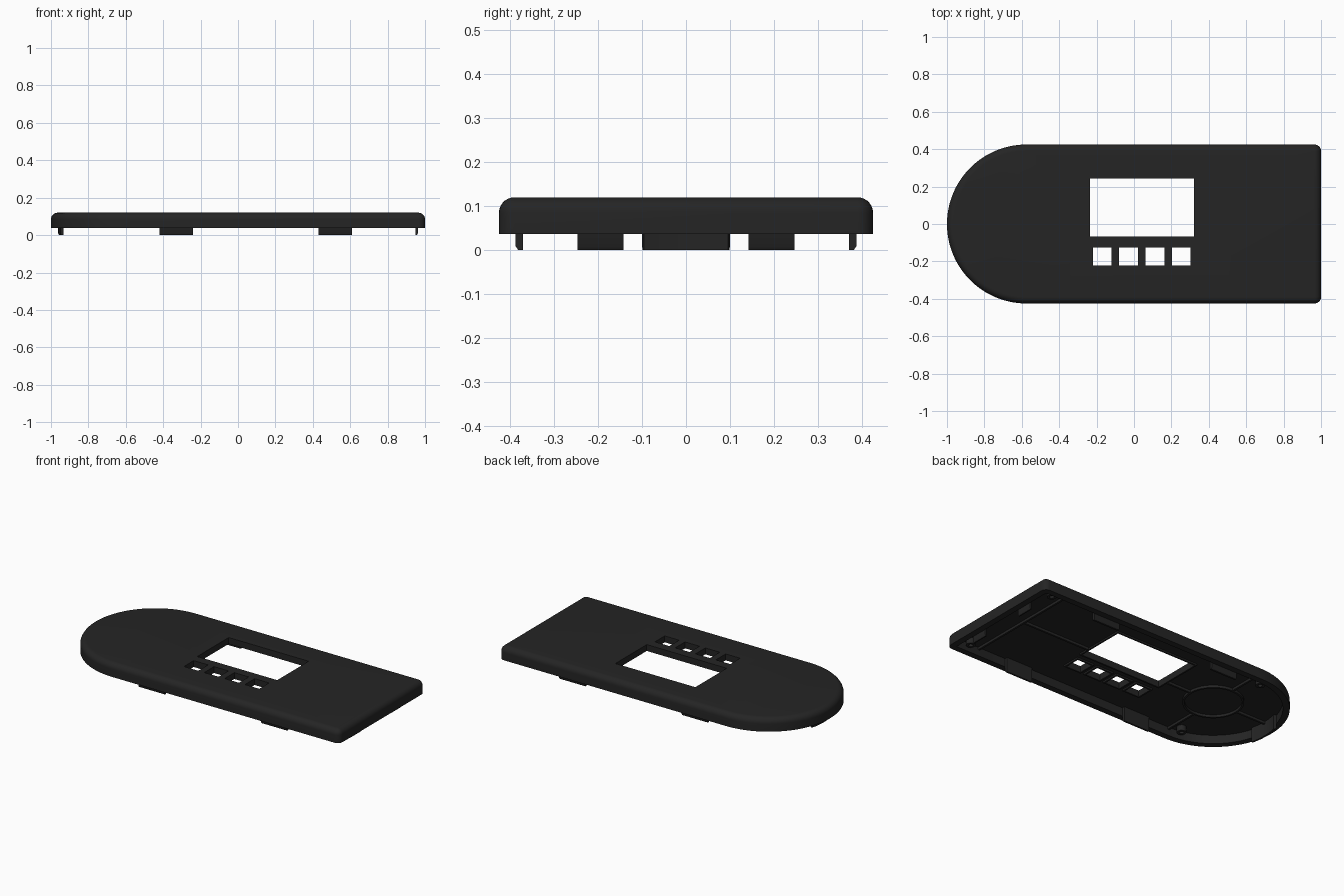
import bpy, bmesh, math

if "Cube" in bpy.data.objects:
    bpy.data.objects.remove(bpy.data.objects["Cube"])

R, CX = 0.425, -0.575          # half width and centre of the round end
RIM, CEIL, TOP = 0.037, 0.09, 0.12
WALL, FILLET = 0.038, 0.035

plastic = bpy.data.materials.new("black_plastic")
plastic.diffuse_color = (0.018, 0.018, 0.018, 1)
plastic.use_nodes = True
plastic.node_tree.nodes["Principled BSDF"].inputs["Base Color"].default_value = plastic.diffuse_color


def make(name, bm, smooth=False):
    bmesh.ops.recalc_face_normals(bm, faces=bm.faces)
    mesh = bpy.data.meshes.new(name)
    bm.to_mesh(mesh)
    bm.free()
    mesh.materials.append(plastic)
    ob = bpy.data.objects.new(name, mesh)
    bpy.context.collection.objects.link(ob)
    if smooth:
        bpy.ops.object.select_all(action='DESELECT')
        ob.select_set(True)
        bpy.context.view_layer.objects.active = ob
        bpy.ops.object.shade_smooth_by_angle(angle=math.radians(35))
    return ob


def add_box(bm, x0, x1, y0, y1, z0, z1):
    vs = bmesh.ops.create_cube(bm, size=1)["verts"]
    for v in vs:
        v.co.x = x0 if v.co.x < 0 else x1
        v.co.y = y0 if v.co.y < 0 else y1
        v.co.z = z0 if v.co.z < 0 else z1


def outline(d):
    """Plan outline inset by d: round left end, small corners on the right."""
    pts = []
    for i in range(65):
        a = math.pi / 2 + math.pi * i / 64
        pts.append((CX + (R - d) * math.cos(a), (R - d) * math.sin(a)))
    r = max(FILLET - d, 0.004)
    cx, cy = 1 - d - r, R - d - r
    for side, start in ((-1, -math.pi / 2), (1, 0)):
        for i in range(7):
            a = start + math.pi / 2 * i / 6
            pts.append((cx + r * math.cos(a), side * cy + r * math.sin(a)))
    return pts


def loft(bm, rings, closed_ends=True, loop=False):
    rows = [[bm.verts.new(p) for p in ring] for ring in rings]
    pairs = list(zip(rows, rows[1:]))
    if loop:
        pairs.append((rows[-1], rows[0]))
    for a, b in pairs:
        n = len(a)
        for i in range(n):
            j = (i + 1) % n
            bm.faces.new((a[i], a[j], b[j], b[i]))
    if closed_ends:
        bm.faces.new(rows[0])
        bm.faces.new(rows[-1])


# Hollow cover shell: ceiling, inner wall, rim, outer wall, rounded top edge
section = [(WALL, CEIL), (WALL, RIM), (0, RIM)]
for i in range(8):
    a = math.pi / 2 * i / 7
    section.append((FILLET * (1 - math.cos(a)), TOP - FILLET * (1 - math.sin(a))))
bm = bmesh.new()
loft(bm, [[(x, y, z) for x, y in outline(d)] for d, z in section])
shell = make("cover_shell", bm)

# Display window and four button holes
window = (-0.235, 0.32, -0.068, 0.243)
buttons = [(-0.22 + 0.141 * i, -0.12 + 0.141 * i, -0.222, -0.125) for i in range(4)]
bm = bmesh.new()
for x0, x1, y0, y1 in [window] + buttons:
    add_box(bm, x0, x1, y0, y1, 0.05, 0.2)
cutter = make("opening_cutter", bm)
cutter.hide_render = True
mod = shell.modifiers.new("openings", 'BOOLEAN')
mod.operation, mod.solver, mod.object = 'DIFFERENCE', 'EXACT', cutter
bpy.context.view_layer.objects.active = shell
shell.select_set(True)
bpy.ops.object.modifier_apply(modifier=mod.name)
bpy.data.objects.remove(cutter)
bpy.ops.object.shade_smooth_by_angle(angle=math.radians(35))

# Raised lips around the openings on the underside
bm = bmesh.new()
t = 0.01
for x0, x1, y0, y1 in [window] + buttons:
    z0, z1 = CEIL - 0.01, CEIL + 0.002
    add_box(bm, x0 - t, x0, y0 - t, y1 + t, z0, z1)
    add_box(bm, x1, x1 + t, y0 - t, y1 + t, z0, z1)
    add_box(bm, x0, x1, y0 - t, y0, z0, z1)
    add_box(bm, x0, x1, y1, y1 + t, z0, z1)
make("opening_lips", bm)

# Stiffening ribs under the ceiling
bm = bmesh.new()
w, z0, z1, side = 0.006, 0.075, CEIL + 0.002, R - WALL + 0.002
add_box(bm, 0.8 - w, 0.8 + w, -side, side, z0, z1)
add_box(bm, 0.335, 0.8, -w, w, z0, z1)
add_box(bm, CX + 0.165, -0.245, -w, w, z0, z1)
add_box(bm, CX - side, CX - 0.165, -w, w, z0, z1)
for y0, y1 in ((-side, -0.165), (0.165, side)):
    add_box(bm, CX - w, CX + w, y0, y1, z0, z1)
make("ribs", bm)

# Ring rib at the centre of the round end
bm = bmesh.new()
rings = []
for i in range(40):
    a = 2 * math.pi * i / 40
    rings.append([(CX + r * math.cos(a), r * math.sin(a), z)
                  for r, z in ((0.16, z0), (0.172, z0), (0.172, z1), (0.16, z1))])
loft(bm, rings, closed_ends=False, loop=True)
make("ring_rib", bm, smooth=True)

# Small bosses near the walls
bm = bmesh.new()
for x, y in ((0.89, 0.35), (0.89, -0.35), (-0.63, 0.34), (-0.63, -0.34)):
    rings = []
    for r, z in ((0.027, CEIL + 0.002), (0.027, 0.055), (0.013, 0.055), (0.013, 0.08)):
        rings.append([(x + r * math.cos(2 * math.pi * k / 20),
                       y + r * math.sin(2 * math.pi * k / 20), z) for k in range(20)])
    loft(bm, rings)
make("bosses", bm, smooth=True)


# Snap tabs: chamfered profile swept along the inner wall
def tab(name, frames, thick=0.017):
    """frames: (x, y, inward x, inward y) on the outer outline."""
    prof = [(WALL, CEIL), (WALL, 0.009), (WALL + 0.006, 0),
            (WALL + thick, 0), (WALL + thick, CEIL)]
    bm = bmesh.new()
    loft(bm, [[(x + nx * d, y + ny * d, z) for d, z in prof] for x, y, nx, ny in frames])
    make(name, bm, smooth=True)


for s, label in ((-1, "front"), (1, "back")):
    for x0, x1, end in ((-0.42, -0.24, "left"), (0.43, 0.61, "right")):
        tab(f"{label}_{end}_tab", [(x0, s * R, 0, -s), (x1, s * R, 0, -s)])
    tab(f"end_{label}_tab", [(1, s * 0.142, -1, 0), (1, s * 0.247, -1, 0)], 0.013)

half = math.asin(0.1 / (R - WALL))
arc = [math.pi + half * (i / 6 - 1) for i in range(13)]
tab("round_end_tab", [(CX + R * math.cos(a), R * math.sin(a), -math.cos(a), -math.sin(a))
                      for a in arc])
